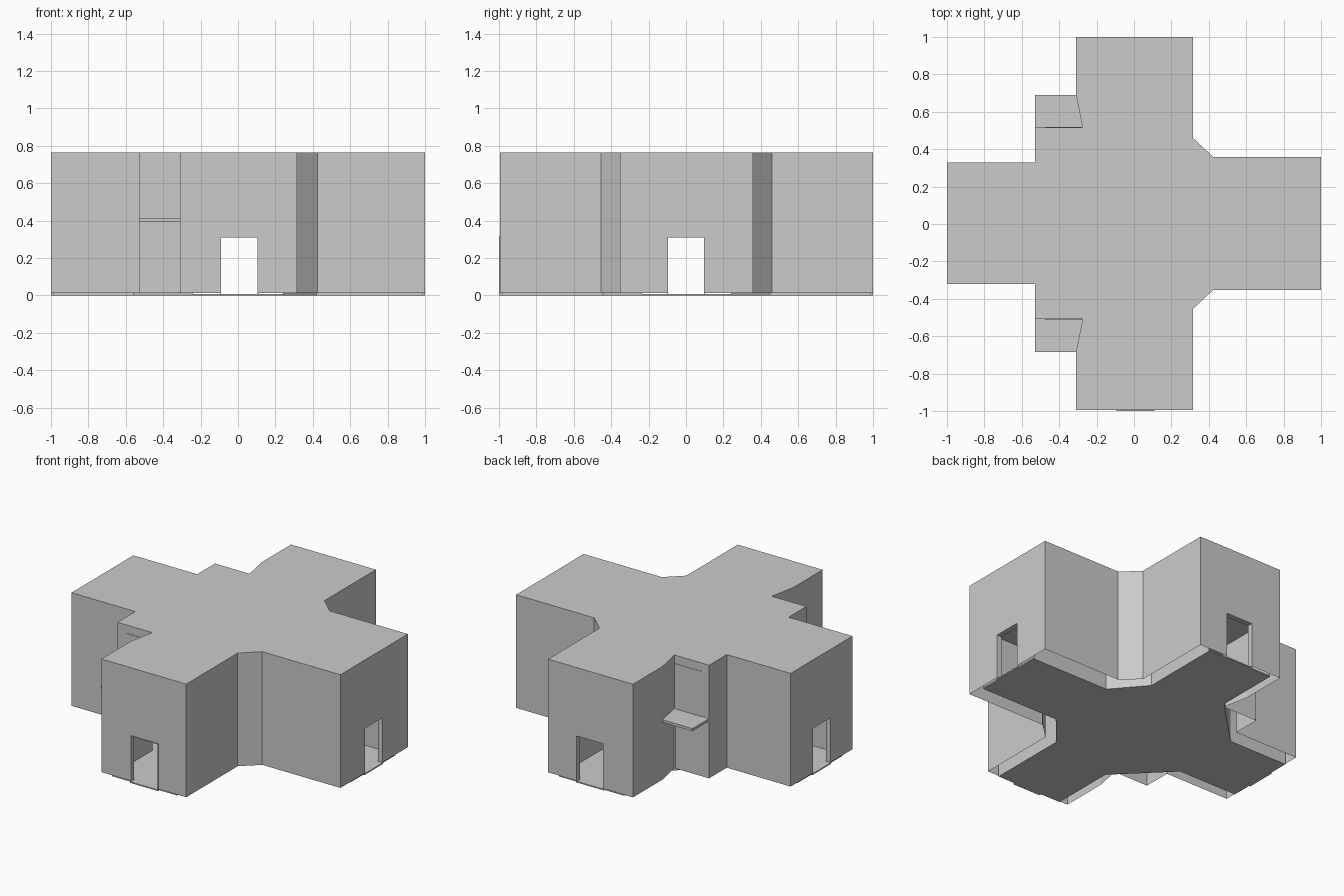
import bpy, bmesh

if "Cube" in bpy.data.objects:
    bpy.data.objects.remove(bpy.data.objects["Cube"])

TOP, BASE, CY = 0.765, 0.012, 0.003
DOOR_TOP = 0.31
DOOR_X, DOOR_Y = (-0.09, 0.105), (-0.095, 0.095)


def make(name, faces):
    """Object from a list of polygons, welded together."""
    bm = bmesh.new()
    for f in faces:
        bm.faces.new([bm.verts.new(p) for p in f])
    bmesh.ops.remove_doubles(bm, verts=bm.verts, dist=1e-5)
    me = bpy.data.meshes.new(name)
    bm.to_mesh(me)
    bm.free()
    ob = bpy.data.objects.new(name, me)
    bpy.context.collection.objects.link(ob)
    return ob


def prism(name, pts, z0, z1):
    """Closed slab from a counter-clockwise outline."""
    n = len(pts)
    faces = [[(*p, z1) for p in pts], [(*p, z0) for p in reversed(pts)]]
    for i in range(n):
        a, b = pts[i], pts[(i + 1) % n]
        faces.append([(*a, z0), (*b, z0), (*b, z1), (*a, z1)])
    return make(name, faces)


def mirrored(half):
    """Full counter-clockwise outline from its +y half (running +x to -x)."""
    low = [(x, 2 * CY - y) for x, y in reversed(half)]
    return [(x, max(-1, min(1, y))) for x, y in half + low]


def box(name, x, y, z):
    return prism(name, [(x[0], y[0]), (x[1], y[0]), (x[1], y[1]), (x[0], y[1])], *z)


def is_end(a, b):
    return any(abs(a[k] - b[k]) < 1e-4 and abs(a[k]) > 0.98 for k in (0, 1))


# outer shell: roof and walls, doorways cut in the four end walls
outline = mirrored([(1, 0.358), (0.425, 0.358), (0.315, 0.46), (0.315, 1),
                    (-0.31, 1), (-0.31, 0.69), (-0.275, 0.515),
                    (-0.53, 0.515), (-0.53, 0.328), (-1, 0.328)])
shell = [[(*p, TOP) for p in outline]]
for i, a in enumerate(outline):
    b = outline[(i + 1) % len(outline)]
    wall = [(*b, BASE), (*b, TOP), (*a, TOP), (*a, BASE)]
    if is_end(a, b):
        along = 1 if abs(a[0] - b[0]) < 1e-4 else 0
        lo, hi = DOOR_Y if along else DOOR_X
        first, last = (lo, hi) if a[along] < b[along] else (hi, lo)

        def at(t, z):
            return (a[0], t, z) if along else (t, a[1], z)
        wall += [at(first, BASE), at(first, DOOR_TOP), at(last, DOOR_TOP), at(last, BASE)]
    shell.append(wall[::-1])
make("outer_walls_and_roof", shell)

# inner room: floor, side walls and ceiling, narrower than the shell
room = mirrored([(0.99, 0.24), (0.42, 0.24), (0.24, 0.45), (0.24, 0.99),
                 (-0.24, 0.99), (-0.24, 0.56), (-0.56, 0.24), (-0.99, 0.24)])
prism("floor", room, 0, 0.008)
inner = [[(*p, 0.4) for p in reversed(room)]]
for i, a in enumerate(room):
    b = room[(i + 1) % len(room)]
    if not (abs(a[0] - b[0]) < 1e-4 and abs(a[0]) > 0.9
            or abs(a[1] - b[1]) < 0.02 and abs(a[1]) > 0.9):
        inner.append([(*b, 0.008), (*a, 0.008), (*a, 0.4), (*b, 0.4)])
make("inner_walls_and_ceiling", inner)

# door frames and thresholds on every end wall
T, D = 0.004, 0.035
for side in (-1, 1):
    depth = sorted((side * 0.999, side * (0.999 - D)))
    for axis, (lo, hi) in (("x", DOOR_X), ("y", DOOR_Y)):
        parts = [("left_jamb", (lo - T, lo), (0, DOOR_TOP)),
                 ("right_jamb", (hi, hi + T), (0, DOOR_TOP)),
                 ("lintel", (lo - T, hi + T), (DOOR_TOP, DOOR_TOP + T)),
                 ("threshold", (lo, hi), (0, 0.008))]
        for name, span, z in parts:
            if axis == "x":
                box("door_" + name, span, depth, z)
            else:
                box("door_" + name, depth, span, z)

# balcony ledge and its door panel in both left corners
for s in (1, -1):
    def flip(pts):
        return pts if s > 0 else [(x, 2 * CY - y) for x, y in reversed(pts)]
    prism("balcony_ledge", flip([(-0.53, 0.515), (-0.275, 0.515),
                                 (-0.31, 0.69), (-0.53, 0.69)]), 0.393, 0.41)
    prism("balcony_door", flip([(-0.475, 0.512), (-0.277, 0.512),
                                (-0.277, 0.518), (-0.475, 0.518)]), 0.41, 0.71)
